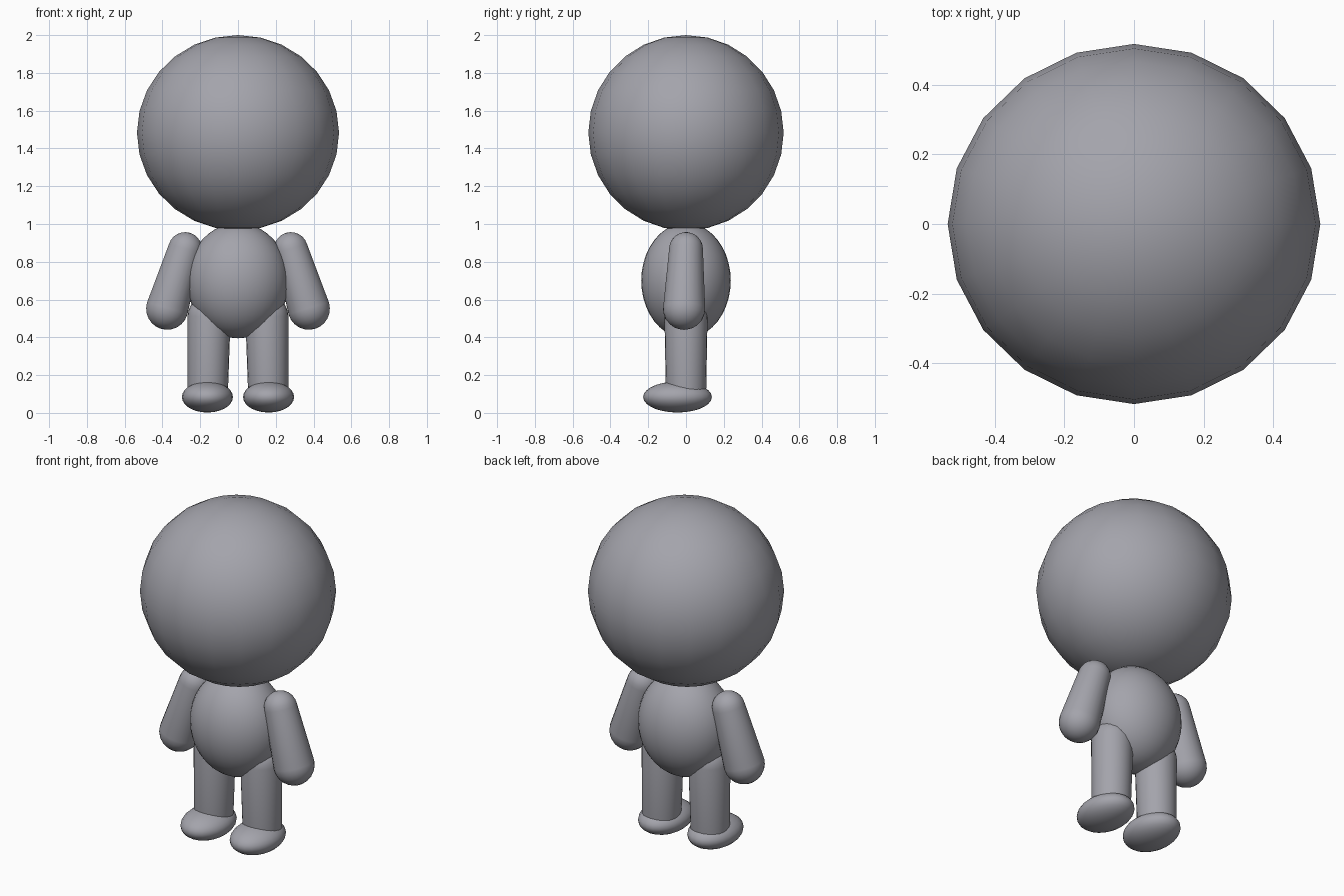
import bpy, bmesh, math
from mathutils import Matrix, Vector

cube = bpy.data.objects.get("Cube")
if cube:
    bpy.data.objects.remove(cube, do_unlink=True)

GREY = (0.37, 0.37, 0.41, 1.0)
mat = bpy.data.materials.new("cool_grey")
mat.use_nodes = True
mat.diffuse_color = GREY
mat.node_tree.nodes["Principled BSDF"].inputs["Base Color"].default_value = GREY


def finish(name, bm):
    bmesh.ops.recalc_face_normals(bm, faces=bm.faces)
    for f in bm.faces:
        f.smooth = True
    mesh = bpy.data.meshes.new(name)
    bm.to_mesh(mesh)
    bm.free()
    mesh.materials.append(mat)
    obj = bpy.data.objects.new(name, mesh)
    bpy.context.collection.objects.link(obj)
    return obj


def ellipsoid(name, centre, radii, sides=20, rings=14):
    bm = bmesh.new()
    matrix = Matrix.Translation(centre) @ Matrix.Diagonal((*radii, 1))
    bmesh.ops.create_uvsphere(bm, u_segments=sides, v_segments=rings, radius=1, matrix=matrix)
    return finish(name, bm)


def capsule(name, low, high, r_low, r_high, sides=24, steps=6):
    """Tapered limb with round ends, lathed along the line from low to high."""
    axis = Vector(high) - Vector(low)
    length = axis.length
    profile = []
    for base, r, start in ((0, r_low, -90), (length, r_high, 0)):
        for i in range(steps + 1):
            a = math.radians(start + 90 * i / steps)
            profile.append((r * math.cos(a), 0, base + r * math.sin(a)))
    bm = bmesh.new()
    verts = [bm.verts.new(p) for p in profile]
    edges = [bm.edges.new(pair) for pair in zip(verts, verts[1:])]
    bmesh.ops.spin(bm, geom=verts + edges, cent=(0, 0, 0), axis=(0, 0, 1),
                   angle=math.tau, steps=sides)
    bmesh.ops.remove_doubles(bm, verts=bm.verts, dist=0.0005)
    turn = axis.to_track_quat("Z", "Y").to_matrix().to_4x4()
    bmesh.ops.transform(bm, matrix=Matrix.Translation(low) @ turn, verts=bm.verts)
    return finish(name, bm)


# Head and body
ellipsoid("head", (0, 0, 1.483), (0.535, 0.517, 0.517))
ellipsoid("torso", (0, 0, 0.7), (0.27, 0.237, 0.305), sides=32, rings=20)

# Limbs on both sides
for side, s in (("left", 1), ("right", -1)):
    capsule(side + "_arm", (s * 0.375, -0.01, 0.552), (s * 0.28, 0, 0.867), 0.112, 0.09)
    capsule(side + "_leg", (s * 0.16, 0, 0.12), (s * 0.153, 0, 0.51), 0.107, 0.114)
    ellipsoid(side + "_foot", (s * 0.162, -0.045, 0.084), (0.135, 0.182, 0.082), sides=24)
